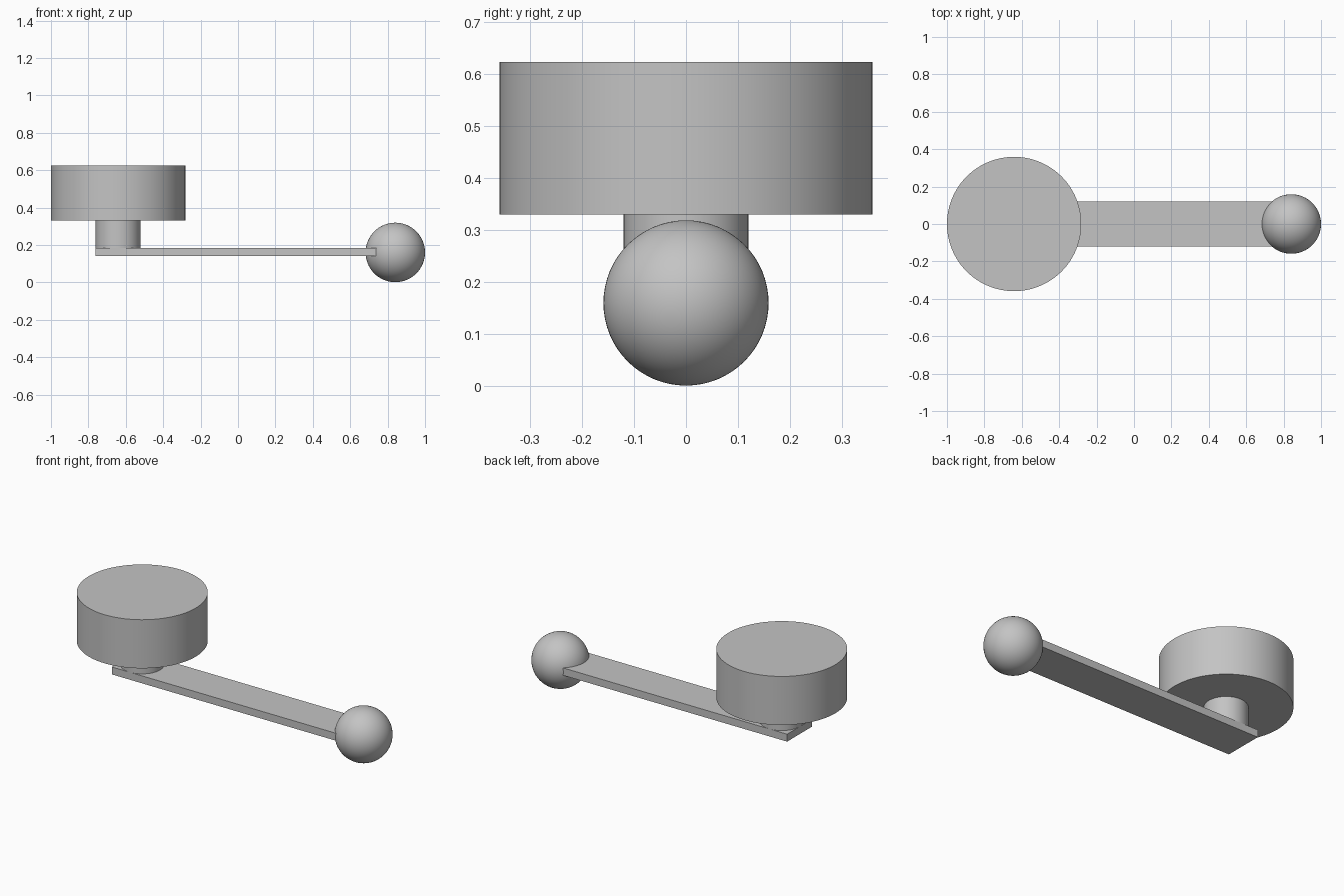
import bpy
import math

cube = bpy.data.objects.get("Cube")
if cube:
    bpy.data.objects.remove(cube, do_unlink=True)

# Single flat grey
grey = bpy.data.materials.new("plain_grey")
grey.use_nodes = True
colour = (0.55, 0.55, 0.55, 1)
grey.diffuse_color = colour
grey.node_tree.nodes["Principled BSDF"].inputs["Base Color"].default_value = colour

PIVOT_X, BALL_X = -0.641, 0.841
BAR_BOTTOM, BAR_TOP = 0.14, 0.185
DRUM_BOTTOM, DRUM_TOP = 0.33, 0.624
HALF_WIDTH = 0.12


def finish(name, smooth=True):
    obj = bpy.context.object
    obj.name = name
    obj.data.materials.append(grey)
    if smooth:
        bpy.ops.object.shade_smooth_by_angle(angle=math.radians(30))
    return obj


def cylinder(name, radius, bottom, top):
    bpy.ops.mesh.primitive_cylinder_add(
        vertices=96, radius=radius, depth=top - bottom,
        location=(PIVOT_X, 0, (bottom + top) / 2))
    return finish(name)


# Wide drum on its narrow post
cylinder("drum", 0.359, DRUM_BOTTOM, DRUM_TOP)
cylinder("post", HALF_WIDTH, BAR_TOP, DRUM_BOTTOM)

# Flat arm running from under the post into the ball
start = PIVOT_X - HALF_WIDTH
bpy.ops.mesh.primitive_cube_add(
    size=1, location=((start + BALL_X) / 2, 0, (BAR_BOTTOM + BAR_TOP) / 2))
bpy.context.object.scale = (BALL_X - start, 2 * HALF_WIDTH, BAR_TOP - BAR_BOTTOM)
bpy.ops.object.transform_apply(location=False, rotation=False, scale=True)
finish("arm", smooth=False)

# Ball at the end of the arm
bpy.ops.mesh.primitive_uv_sphere_add(
    segments=64, ring_count=32, radius=0.159, location=(BALL_X, 0, 0.16))
finish("ball")
